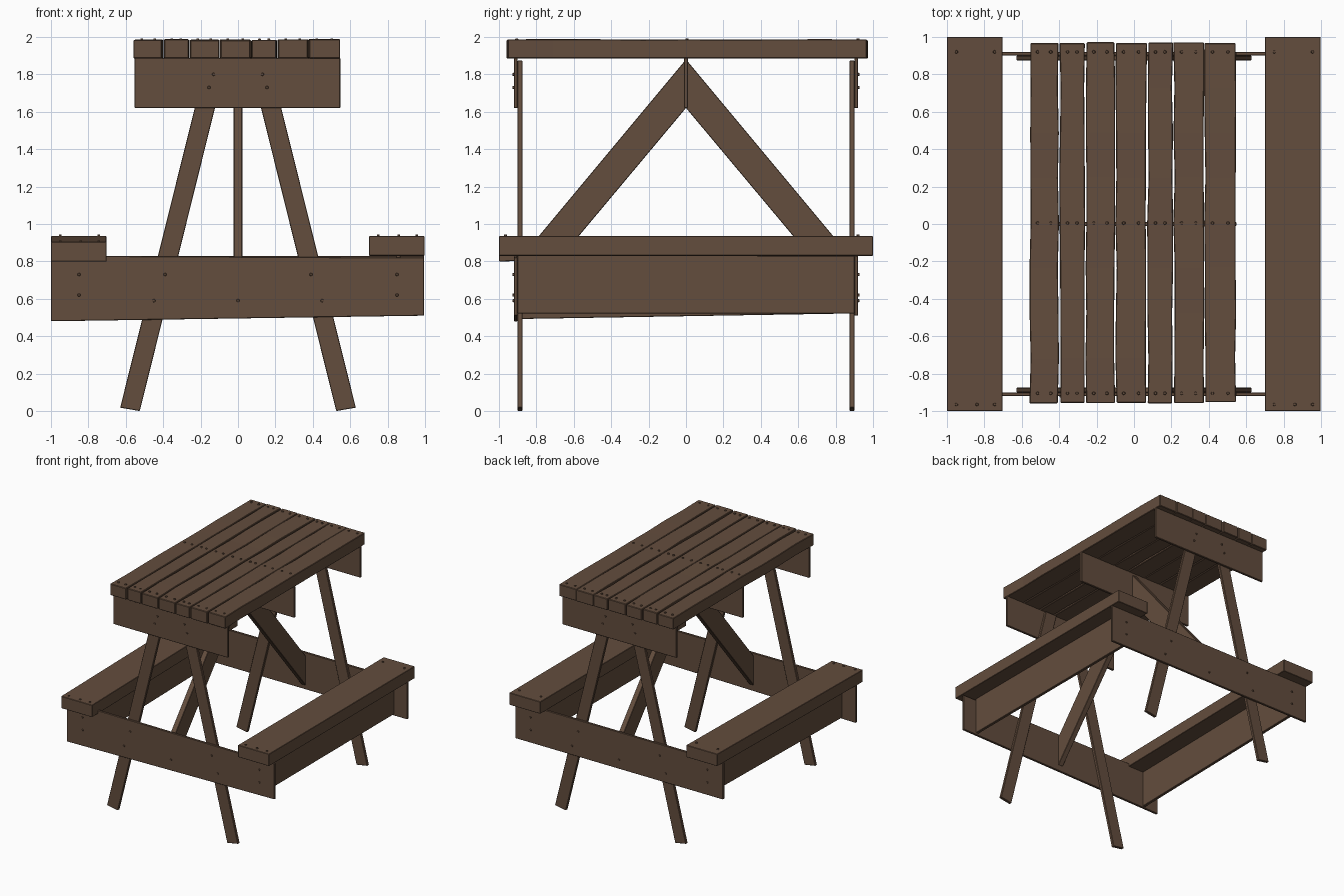
import bpy, bmesh, random
from mathutils import Vector, Matrix

if "Cube" in bpy.data.objects:
    bpy.data.objects.remove(bpy.data.objects["Cube"])

random.seed(4)
wood = bpy.data.materials.new("dark brown wood")
wood.diffuse_color = (0.125, 0.074, 0.047, 1)
wood.use_nodes = True
wood.node_tree.nodes["Principled BSDF"].inputs["Base Color"].default_value = wood.diffuse_color


def finish(name, bm):
    bmesh.ops.recalc_face_normals(bm, faces=bm.faces)
    me = bpy.data.meshes.new(name)
    bm.to_mesh(me)
    bm.free()
    me.materials.append(wood)
    ob = bpy.data.objects.new(name, me)
    bpy.context.collection.objects.link(ob)
    return ob


def prism(name, pts, direction, bevel=0.003):
    """Extrude a flat outline along a direction."""
    bm = bmesh.new()
    f = bm.faces.new([bm.verts.new(p) for p in pts])
    ext = bmesh.ops.extrude_face_region(bm, geom=[f])
    bmesh.ops.translate(bm, vec=Vector(direction),
                        verts=[v for v in ext["geom"] if isinstance(v, bmesh.types.BMVert)])
    ob = finish(name, bm)
    if bevel:
        m = ob.modifiers.new("edge", "BEVEL")
        m.width, m.segments = bevel, 1
    return ob


def plank(name, x0, x1, y0, y1, z0, z1, n=9, wobble=0.004):
    """Slightly uneven board lying along y."""
    bm = bmesh.new()
    rings = []
    for i in range(n):
        y = y0 + (y1 - y0) * i / (n - 1)
        a, b, c = (random.uniform(-wobble, wobble) for _ in range(3))
        rings.append([bm.verts.new(p) for p in (
            (x0 + a, y, z0), (x1 + b, y, z0), (x1 + b, y, z1 + c / 2), (x0 + a, y, z1 + c / 2))])
    for r, s in zip(rings, rings[1:]):
        for k in range(4):
            bm.faces.new((r[k], r[(k + 1) % 4], s[(k + 1) % 4], s[k]))
    bm.faces.new(rings[0])
    bm.faces.new(rings[-1])
    m = finish(name, bm).modifiers.new("edge", "BEVEL")
    m.width, m.segments, m.limit_method = 0.004, 1, "ANGLE"


def nails(name, spots, axis):
    """Small nail heads facing along an axis."""
    bm = bmesh.new()
    rot = Vector(axis).to_track_quat("Z", "Y").to_matrix().to_4x4()
    for p in spots:
        bmesh.ops.create_cone(bm, cap_ends=True, segments=6, radius1=0.01, radius2=0.007,
                              depth=0.012, matrix=Matrix.Translation(p) @ rot)
    finish(name, bm)


# Tabletop planks
edges = [-0.56, -0.40, -0.26, -0.10, 0.07, 0.21, 0.375, 0.547]
top_nails = []
for i, (a, b) in enumerate(zip(edges, edges[1:])):
    plank(f"tabletop_plank_{i + 1}", a + 0.004, b - 0.004,
          -0.956 + random.uniform(-0.005, 0.005), 0.97 + random.uniform(-0.004, 0.004),
          1.885, 1.985 + random.uniform(-0.003, 0.003))
    for y in (-0.905, 0.005, 0.92):
        top_nails += [(a + 0.045, y, 1.987), (b - 0.045, y, 1.987)]
nails("tabletop_nails", top_nails, (0, 0, 1))

# Beams under the tabletop
for name, y in (("front", -0.92), ("middle", -0.01), ("back", 0.90)):
    prism(f"{name}_table_beam", [(-0.553, y, 1.62), (0.547, y, 1.62),
                                 (0.547, y, 1.888), (-0.553, y, 1.888)], (0, 0.02, 0))

# Wide rails carrying the seats
prism("front_seat_rail", [(-1, -0.92, 0.48), (0.995, -0.92, 0.51),
                          (0.995, -0.92, 0.82), (-1, -0.92, 0.83)], (0, 0.02, 0))
prism("back_seat_rail", [(-1, 0.90, 0.51), (0.995, 0.90, 0.51),
                         (0.995, 0.90, 0.83), (-1, 0.90, 0.83)], (0, 0.02, 0))

# Splayed legs, inside the rails
for end, y in (("front", -0.90), ("back", 0.875)):
    for side, s in (("left", -1), ("right", 1)):
        prism(f"{end}_{side}_leg", [(s * 0.63, y, 0.018), (s * 0.525, y, 0),
                                    (s * 0.06, y, 1.875), (s * 0.168, y, 1.875)], (0, 0.025, 0))

# Diagonal braces from the middle beam to the rails
for end, s in (("front", -1), ("back", 1)):
    prism(f"{end}_brace", [(-0.023, 0, 1.88), (-0.023, s * 0.9, 0.80),
                           (-0.023, s * 0.9, 0.545), (-0.023, 0, 1.62)], (0.046, 0, 0))

# Seats and the boards beneath them; the left one sags toward the front
for side, x0, bx, sag in (("left", -1.0, -0.87, 0.03), ("right", 0.70, 0.845, 0.0)):
    prism(f"{side}_seat", [(x0, -1, 0.83 - sag), (x0, 1, 0.83), (x0, 1, 0.935),
                           (x0, -1, 0.935 - sag)], (0.298, 0, 0))
    prism(f"{side}_seat_board", [(bx, -0.9, 0.522 - sag), (bx, 0.9, 0.522), (bx, 0.9, 0.83),
                                 (bx, -0.9, 0.832 - sag)], (0.025, 0, 0))
    nails(f"{side}_seat_nails",
          [(x0 + d, y, 0.937 - (sag if y < 0 else 0))
           for d, y in ((0.05, -0.965), (0.16, -0.965), (0.255, -0.965),
                        (0.05, 0.92), (0.255, 0.92))], (0, 0, 1))

# Nails in the outer faces of rails and beams
spots = [(0.85, 0.73), (0.85, 0.62), (0.39, 0.73), (0.45, 0.59), (0.13, 1.80), (0.155, 1.73)]
for end, y in (("front", -1), ("back", 1)):
    nails(f"{end}_rail_nails", [(s * x, y * 0.922, z) for x, z in spots for s in (-1, 1)]
          + [(0, y * 0.922, 0.59)], (0, y, 0))
